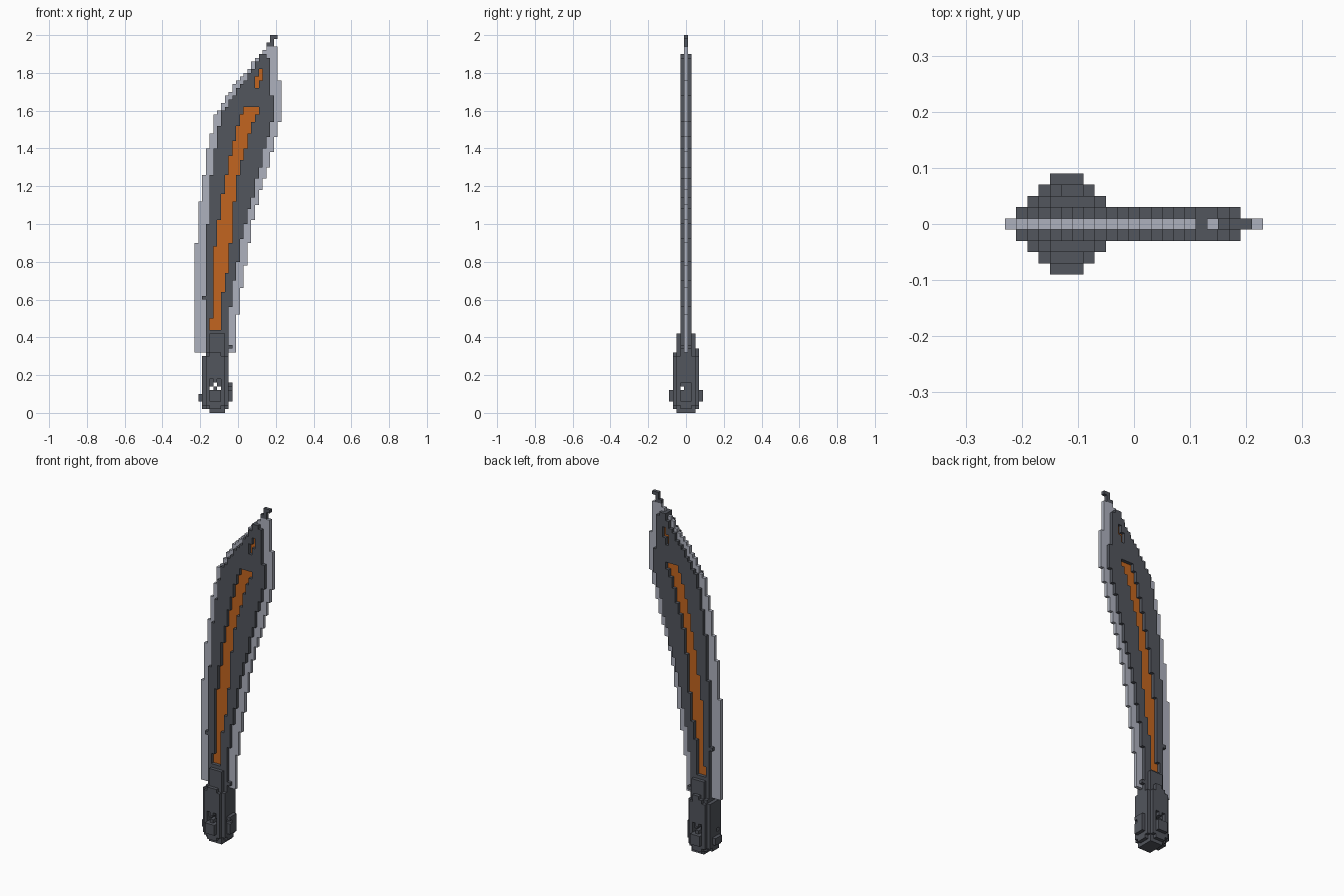
import bpy, bmesh
from mathutils import Vector

cube = bpy.data.objects.get("Cube")
if cube:
    bpy.data.objects.remove(cube, do_unlink=True)

S = 0.02  # cell size


def material(name, rgb):
    m = bpy.data.materials.new(name)
    m.use_nodes = True
    m.diffuse_color = (*rgb, 1)
    m.node_tree.nodes["Principled BSDF"].inputs["Base Color"].default_value = (*rgb, 1)
    return m


DARK = material("dark steel", (0.085, 0.092, 0.11))
SILVER = material("pale steel", (0.42, 0.44, 0.51))
ORANGE = material("burnt orange", (0.54, 0.13, 0.014))


def along(path, k):
    """Column on a polyline of (row, column) points, snapped to the grid."""
    for (k0, a), (k1, b) in zip(path, path[1:]):
        if k0 <= k <= k1:
            return round(a + (b - a) * (k - k0) / (k1 - k0))
    return round(path[-1][1])


def strip(left, right, rows, depth=0):
    return {(i, j, k) for k in rows
            for i in range(along(left, k), along(right, k) + 1)
            for j in range(-depth, depth + 1)}


def box(xs, ys, zs):
    return {(i, j, k) for i in range(xs[0], xs[1] + 1)
            for j in range(ys[0], ys[1] + 1) for k in range(zs[0], zs[1] + 1)}


# Cutting edge: thin plate with stepped outline
edge = strip([(16, -11), (38, -11), (50, -10.1), (60, -9), (72, -7), (78, -5.5),
              (84, -2.3), (89, 2), (93, 5), (96, 7.5)],
             [(16, -1), (24, -.7), (29, .1), (36, 1), (50, 3.4), (60, 6), (70, 9),
              (77, 10.6), (87, 11), (88, 10), (96, 10)], range(16, 97))

# Thick dark core
core = strip([(16, -8), (44, -8), (50, -7.4), (60, -7), (66, -6), (72, -5), (79, -4),
              (81, -2.5), (85, .5), (90, 4), (94, 6.5)],
             [(16, -3), (24, -3), (28, -2.6), (37, -1), (43, 0), (50, 1.6), (57, 3.5),
              (65, 5.5), (75, 8), (78, 9), (82, 9), (84, 8.4), (86, 8), (92, 8), (94, 7)],
             range(16, 95), 1)
core |= box((-2, -2), (-1, 1), (17, 17)) | box((-2, -2), (-1, 1), (28, 28))
core |= box((-9, -9), (-1, 1), (30, 30))

# Recessed inlay down the blade and a small mark near the point
inlay = strip([(22, -7), (24, -7), (25, -6), (40, -6), (46, -5), (55, -4), (60, -3),
               (70, -1), (77, 1), (80, 2)],
              [(22, -5), (31, -5), (33, -4), (40, -3), (50, -2), (60, -1), (65, 0),
               (70, 1.6), (75, 3), (80, 5)], range(22, 81))
inlay |= box((5, 5), (0, 0), (86, 88)) | box((6, 6), (0, 0), (88, 90))
core -= {(i, j, k) for i, _, k in inlay for j in (-1, 0, 1)}

# Hooked tip
tip = box((8, 8), (0, 0), (97, 97)) | box((9, 9), (0, 0), (97, 99)) | box((10, 10), (0, 0), (99, 99))

# Handle: chamfered block narrowing into a collar
MID = -6
handle = set()
for i, j, k in box((-9, -3), (-3, 3), (0, 20)):
    d, a = abs(i - MID), abs(j)
    if k == 0:
        ok = -7 <= i <= -4 and a <= 2
    elif k == 1:
        ok = d + a <= 4
    elif k < 15:
        ok = d + a <= 5
    elif k == 15:
        ok = -8 <= i <= -3 and d + a <= 4
    else:
        ok = i >= -8 and (a <= 1 or (a == 2 and -7 <= i <= -4))
    if ok:
        handle.add((i, j, k))

# Recessed panels and raised studs on all four faces of the pommel
for s in (-1, 1):
    handle -= box((-7, -5), (3 * s, 3 * s), (5, 8))
    handle |= box((-7, -5), (min(3 * s, 4 * s), max(3 * s, 4 * s)), (3, 5))
    handle |= box((-6, -6), (3 * s, 3 * s), (5, 12))
handle |= box((-10, -10), (-1, 1), (3, 4)) | box((-2, -2), (-1, 1), (3, 7))
handle |= box((-6, -5), (-3, 3), (15, 15)) | box((-6, -5), (3, 3), (16, 16))

# Small holes through the pommel
for i, k in ((-7, 6), (-6, 7), (-5, 6)):
    handle -= box((i, i), (-4, 4), (k, k))
handle -= box((-10, -2), (-1, -1), (6, 6))

# Resolve overlaps: handle over core over inlay over edge
core -= handle
inlay -= handle | core
edge -= handle | core | inlay
parts = [("handle", handle, DARK), ("blade_core", core, DARK), ("blade_inlay", inlay, ORANGE),
         ("blade_edge", edge, SILVER), ("blade_tip", tip, DARK)]
solid = set().union(*(cells for _, cells, _ in parts))


def build(name, cells, mat):
    """Mesh only the exposed cell faces."""
    bm = bmesh.new()
    verts = {}
    for c in sorted(cells):
        centre = Vector((c[0], c[1], c[2] + 0.5))
        for axis in range(3):
            for s in (-1, 1):
                n = list(c)
                n[axis] += s
                if tuple(n) in solid:
                    continue
                normal, u, v = Vector(), Vector(), Vector()
                normal[axis], u[(axis + 1) % 3], v[(axis + 2) % 3] = s / 2, s / 2, 0.5
                ring = []
                for a, b in ((-1, -1), (1, -1), (1, 1), (-1, 1)):
                    p = (centre + normal + a * u + b * v) * S
                    key = tuple(round(x, 3) for x in p)
                    if key not in verts:
                        verts[key] = bm.verts.new(p)
                    ring.append(verts[key])
                bm.faces.new(ring)
    mesh = bpy.data.meshes.new(name)
    bm.to_mesh(mesh)
    bm.free()
    mesh.materials.append(mat)
    bpy.context.collection.objects.link(bpy.data.objects.new(name, mesh))


for part in parts:
    build(*part)
